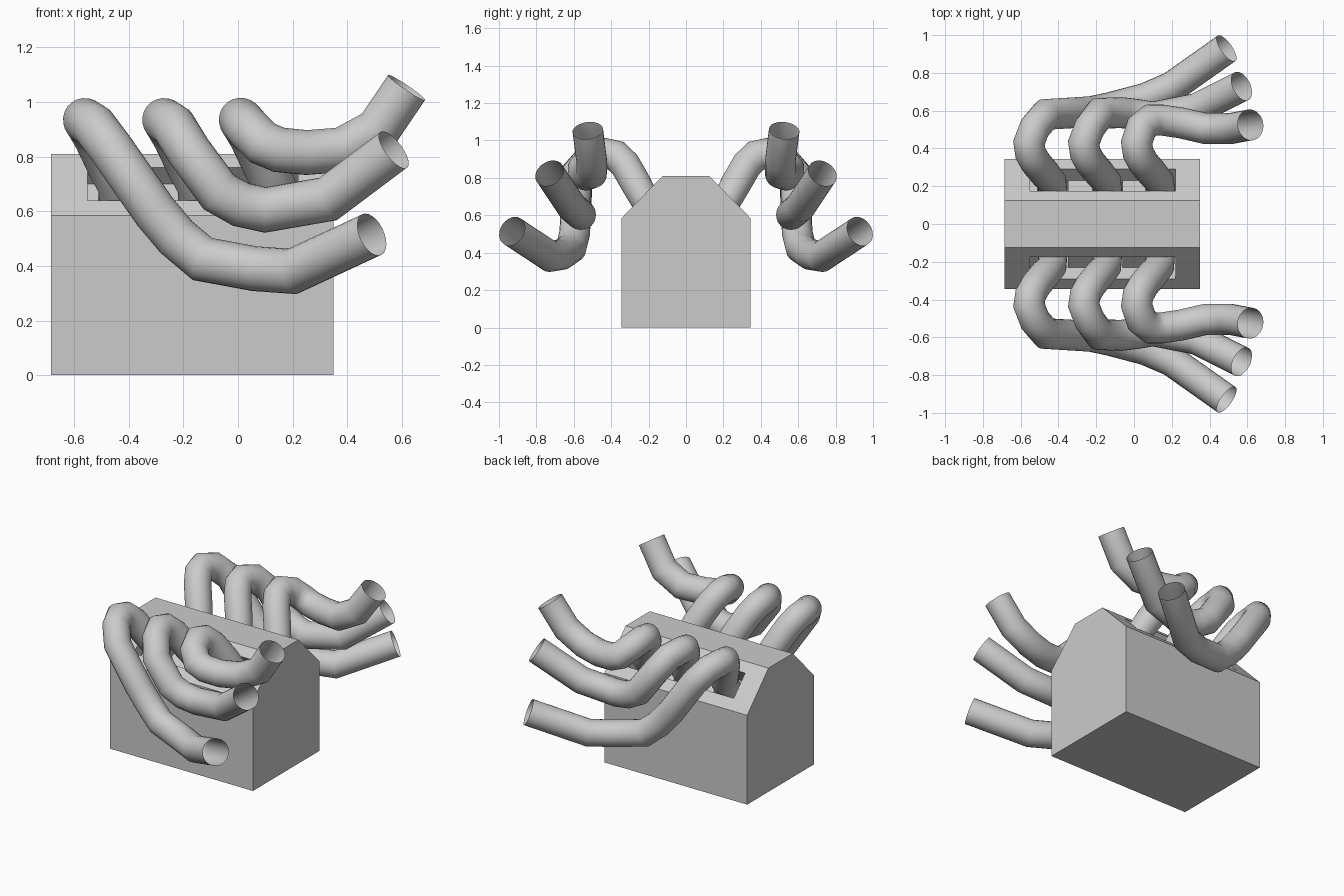
import bpy, bmesh, math
from mathutils import Vector

if "Cube" in bpy.data.objects:
    bpy.data.objects.remove(bpy.data.objects["Cube"])

R = 0.082


def mesh_object(name, bm):
    bmesh.ops.recalc_face_normals(bm, faces=bm.faces)
    me = bpy.data.meshes.new(name)
    bm.to_mesh(me)
    bm.free()
    ob = bpy.data.objects.new(name, me)
    bpy.context.collection.objects.link(ob)
    return ob


def sink(bm, faces, vec):
    """Push a region of faces inward, leaving walls; returns the new floor."""
    ext = bmesh.ops.extrude_face_region(bm, geom=faces)["geom"]
    floor = [g for g in ext if isinstance(g, bmesh.types.BMFace)]
    verts = [g for g in ext if isinstance(g, bmesh.types.BMVert)]
    bmesh.ops.translate(bm, verts=verts, vec=vec)
    old = [f for f in faces if f.is_valid]
    if old:
        bmesh.ops.delete(bm, geom=old, context='FACES')
    return floor


# engine block: chamfered profile in x stations that line up with the ports
xs = [-0.685, -0.55, -0.51, -0.35, -0.22, -0.06, 0.06, 0.22, 0.35]
half = [(0.345, 0), (0.345, 0.585), (0.2915, 0.64), (0.174, 0.76), (0.125, 0.81)]
profile = half + [(-y, z) for y, z in reversed(half)]
n = len(profile)
bm = bmesh.new()
rings = [[bm.verts.new((x, y, z)) for y, z in profile] for x in xs]
bm.faces.new(rings[0])
bm.faces.new(rings[-1])
cells = {}
for i in range(len(xs) - 1):
    for k in range(n):
        j = (k + 1) % n
        cells[i, k] = bm.faces.new((rings[i][k], rings[i][j], rings[i + 1][j], rings[i + 1][k]))
# recessed tray and three exhaust ports on each slope
for k, side in ((2, 1), (6, -1)):
    inward = Vector((0, -side * 0.06, -0.06))
    floor = sink(bm, [cells[i, k] for i in range(1, 7)], inward)
    for x in (-0.43, -0.14, 0.14):
        port = [f for f in floor if f.is_valid and abs(f.calc_center_median().x - x) < 0.03]
        sink(bm, port, inward * 1.2)
bmesh.ops.recalc_face_normals(bm, faces=bm.faces)
bmesh.ops.dissolve_limit(bm, angle_limit=0.01, verts=bm.verts, edges=bm.edges)
mesh_object("engine_block", bm)

# shared rise out of the port (relative to port x), then each pipe's own run
rise = [(0, 0.16, 0.61), (-0.005, 0.225, 0.69), (-0.04, 0.265, 0.765),
        (-0.09, 0.325, 0.87), (-0.118, 0.375, 0.918), (-0.126, 0.43, 0.93)]
runs = {
    "rear": (-0.43, [(-0.525, 0.51, 0.91), (-0.465, 0.58, 0.83), (-0.305, 0.59, 0.60),
                     (-0.225, 0.595, 0.505), (-0.13, 0.615, 0.425), (0.06, 0.665, 0.39),
                     (0.2, 0.725, 0.38), (0.49, 0.93, 0.515)]),
    "middle": (-0.14, [(-0.235, 0.51, 0.91), (-0.18, 0.585, 0.82), (-0.07, 0.59, 0.67),
                       (0.01, 0.58, 0.625), (0.1, 0.565, 0.605), (0.33, 0.61, 0.645),
                       (0.57, 0.73, 0.825)]),
    "front": (0.14, [(0.04, 0.51, 0.90), (0.09, 0.55, 0.85), (0.15, 0.55, 0.825),
                     (0.25, 0.535, 0.815), (0.38, 0.505, 0.825), (0.51, 0.505, 0.895),
                     (0.617, 0.525, 1.053)]),
}


def pipe(name, points, sides=24):
    """Sweep an open round tube along the points with mitred joints."""
    pts = [Vector(p) for p in points]
    dirs = [(b - a).normalized() for a, b in zip(pts, pts[1:])]
    bm = bmesh.new()
    up = dirs[0].orthogonal().normalized()
    rings = []
    for i, p in enumerate(pts):
        d0, d1 = dirs[max(i - 1, 0)], dirs[min(i, len(dirs) - 1)]
        nrm = (d0 + d1).normalized()
        up = (up - d0 * up.dot(d0)).normalized()
        w = d0.cross(up)
        r = R * (0.94 if i < 2 else 1)
        ring = []
        for k in range(sides):
            a = 2 * math.pi * k / sides
            o = (up * math.cos(a) + w * math.sin(a)) * r
            o -= d0 * (o.dot(nrm) / d0.dot(nrm))  # slide onto the mitre plane
            ring.append(bm.verts.new(p + o))
        rings.append(ring)
        up = d0.rotation_difference(d1) @ up
    for a, b in zip(rings, rings[1:]):
        for k in range(sides):
            j = (k + 1) % sides
            f = bm.faces.new((a[k], a[j], b[j], b[k]))
            f.smooth = True
    return mesh_object(name, bm)


# six exhaust pipes, mirrored across y
for label, (px, run) in runs.items():
    path = [(px + x, y, z) for x, y, z in rise] + run
    for side, bank in ((-1, "right"), (1, "left")):
        pipe(f"{bank}_{label}_exhaust_pipe", [(x, side * y, z) for x, y, z in path])
